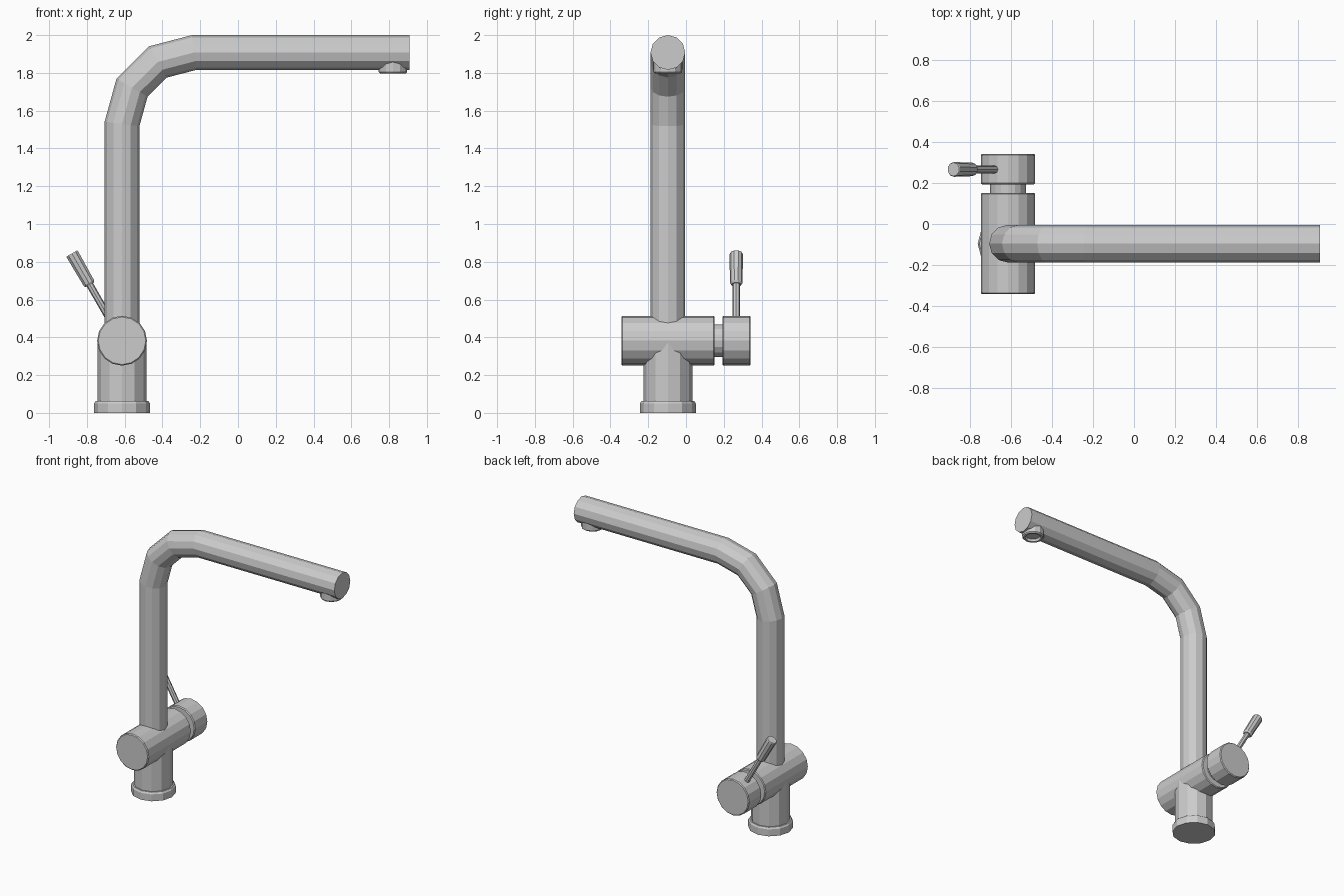
import bpy, bmesh
from math import sin, cos, pi
from mathutils import Vector

if "Cube" in bpy.data.objects:
    bpy.data.objects.remove(bpy.data.objects["Cube"])

CX, CY, BZ = -0.614, -0.096, 0.382   # column axis and body height


def skin(name, rings):
    """Join matching rings of points into a capped tube."""
    bm = bmesh.new()
    vr = [[bm.verts.new(p) for p in r] for r in rings]
    n = len(vr[0])
    for a, b in zip(vr, vr[1:]):
        for i in range(n):
            j = (i + 1) % n
            bm.faces.new((a[i], a[j], b[j], b[i]))
    bm.faces.new(vr[0][::-1])
    bm.faces.new(vr[-1])
    bmesh.ops.recalc_face_normals(bm, faces=bm.faces)
    me = bpy.data.meshes.new(name)
    bm.to_mesh(me)
    bm.free()
    ob = bpy.data.objects.new(name, me)
    bpy.context.collection.objects.link(ob)
    return ob


def lathe(name, origin, axis, profile, n):
    """Turn (radius, distance) pairs around an axis through origin."""
    o, d = Vector(origin), Vector(axis).normalized()
    u = Vector((0, 1, 0)) if abs(d.y) < 0.5 else Vector((1, 0, 0))
    v = d.cross(u)
    return skin(name, [[o + d * t + (u * cos(2 * pi * i / n) + v * sin(2 * pi * i / n)) * r
                        for i in range(n)] for r, t in profile])


def drum(r, a, b, c=0.006):
    """Cylinder profile with small chamfers."""
    return [(r - c, a), (r, a + c), (r, b - c), (r - c, b)]


def pipe(name, path, r, n):
    """Sweep a circle along an x-z path with mitred corners."""
    pts = [Vector((x, CY, z)) for x, z in path]
    rings = []
    for k, p in enumerate(pts):
        d1 = (p - pts[k - 1]).normalized() if k else (pts[1] - p).normalized()
        d2 = (pts[k + 1] - p).normalized() if k < len(pts) - 1 else d1
        d = (d1 + d2).normalized()
        side = Vector((-d.z, 0, d.x)) / d.dot(d1)
        rings.append([p + side * r * cos(2 * pi * i / n)
                      + Vector((0, r * sin(2 * pi * i / n), 0)) for i in range(n)])
    return skin(name, rings)


# Foot and column
lathe("base_ring", (CX, CY, 0), (0, 0, 1),
      [(0.148, 0), (0.148, 0.05), (0.14, 0.062)], 12)
lathe("column", (CX, CY, 0), (0, 0, 1), [(0.13, 0.05), (0.13, BZ)], 12)

# Horizontal valve body, neck and turning handle
lathe("valve_body", (CX, 0, BZ), (0, 1, 0), drum(0.132, -0.342, 0.152), 16)
lathe("valve_neck", (CX, 0, BZ), (0, 1, 0), [(0.087, 0.14), (0.087, 0.2)], 16)
lathe("handle_drum", (CX, 0, BZ), (0, 1, 0), drum(0.132, 0.193, 0.342), 16)

# Lever
lever = (-0.5, 0, 0.87)
lathe("lever_rod", (CX, 0.266, BZ), lever, [(0.019, 0.1), (0.019, 0.36)], 8)
lathe("lever_grip", (CX, 0.266, BZ), lever,
      [(0.026, 0.342), (0.033, 0.352), (0.036, 0.528), (0.033, 0.533)], 10)

# Bent spout
pipe("spout", [(CX, 0.45), (CX, 1.53), (-0.561, 1.722), (-0.424, 1.858),
               (-0.232, 1.908), (0.907, 1.908)], 0.092, 12)

# Outlet with recessed underside
lathe("outlet", (0.82, CY, 0), (0, 0, 1),
      [(0.05, 1.815), (0.055, 1.797), (0.068, 1.797), (0.075, 1.805), (0.075, 1.86)], 12)
